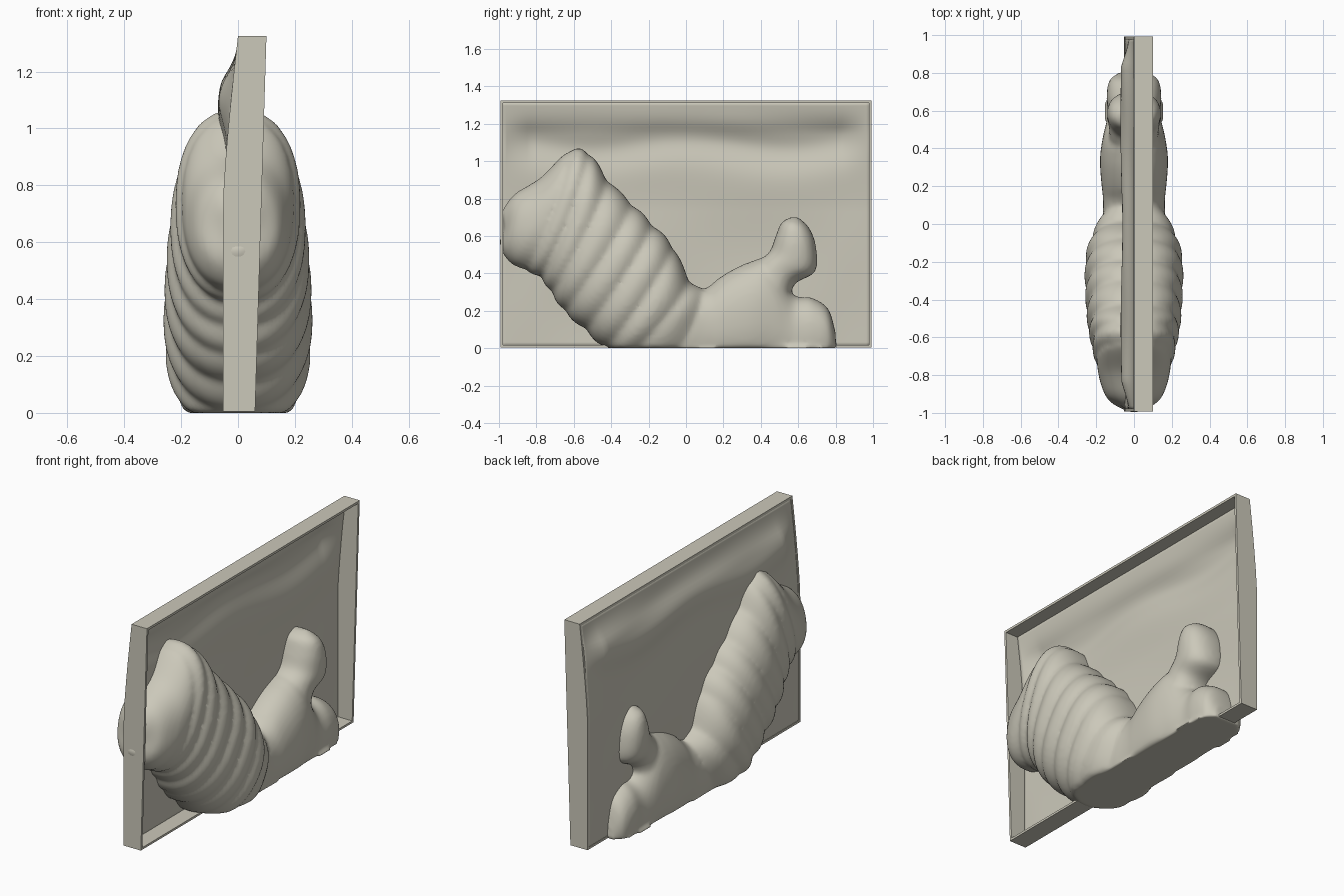
import bpy, bmesh, math
from mathutils import Vector

cube = bpy.data.objects.get("Cube")
if cube:
    bpy.data.objects.remove(cube)

STONE = (0.60, 0.58, 0.49, 1)
stone = bpy.data.materials.new("warm_stone")
stone.use_nodes = True
stone.diffuse_color = STONE
stone.node_tree.nodes["Principled BSDF"].inputs["Base Color"].default_value = STONE

HEIGHT = 1.325


def add_object(name, bm):
    bmesh.ops.recalc_face_normals(bm, faces=bm.faces)
    mesh = bpy.data.meshes.new(name)
    bm.to_mesh(mesh)
    bm.free()
    obj = bpy.data.objects.new(name, mesh)
    mesh.materials.append(stone)
    bpy.context.collection.objects.link(obj)
    return obj


def shade(obj, degrees):
    bpy.ops.object.select_all(action="DESELECT")
    obj.select_set(True)
    bpy.context.view_layer.objects.active = obj
    bpy.ops.object.shade_smooth_by_angle(angle=math.radians(degrees))


# Leaning tray: x of its back and of its open edge at each height
def back_x(z):
    return -0.052 + 0.052 * max(0, (z - 0.75) / 0.575) ** 1.3


def edge_x(z):
    return 0.06 + 0.04 * z / HEIGHT


def gauss(v, centre, width):
    return math.exp(-((v - centre) / width) ** 2)


# Rim walls: subdivided boxes bent to the lean of the tray
def add_wall(bm, y0, y1, z0, z1):
    part = bmesh.new()
    bmesh.ops.create_cube(part, size=1)
    bmesh.ops.subdivide_edges(part, edges=part.edges, cuts=11, use_grid_fill=True)
    for v in part.verts:
        y = y0 + (v.co.y + 0.5) * (y1 - y0)
        z = z0 + (v.co.z + 0.5) * (z1 - z0)
        x = back_x(z) + (v.co.x + 0.5) * (edge_x(z) - back_x(z))
        v.co = (x, y, z)
    temp = bpy.data.meshes.new("wall")
    part.to_mesh(temp)
    part.free()
    bm.from_mesh(temp)
    bpy.data.meshes.remove(temp)


rim = bmesh.new()
for side in (-1, 1):
    add_wall(rim, side * 0.978, side * 0.992, 0.005, HEIGHT)
add_wall(rim, -0.978, 0.978, 0.005, 0.018)
add_wall(rim, -0.978, 0.978, HEIGHT - 0.014, HEIGHT)
shade(add_object("panel_rim", rim), 30)

# Rippled sheet closing the back of the tray
sheet = bmesh.new()
bmesh.ops.create_grid(sheet, x_segments=90, y_segments=60, size=1)
for v in sheet.verts:
    y, z = v.co.x * 0.985, 0.01 + (v.co.y + 1) / 2 * (HEIGHT - 0.015)
    fade = min(1, (0.985 - abs(y)) / 0.15) * min(1, (HEIGHT - z) / 0.15)
    ripple = -0.045 * gauss(z, 1.1 + 0.03 * math.cos(6 * y), 0.11)
    ripple += 0.012 * math.sin(5 * y + 1) * gauss(z, 1.2, 0.08)
    ripple += 0.006 * math.sin(4 * y) * math.sin(9 * z)
    v.co = (back_x(z) + 0.003 + fade * ripple, y, z)
back = add_object("panel_sheet", sheet)
thick = back.modifiers.new("thickness", "SOLIDIFY")
thick.thickness = 0.016
thick.offset = 1 if back.data.polygons[0].normal.x > 0 else -1
shade(back, 40)


# Lofted body: stations give the lower and upper outline points and half width
def spline(a, b, c, d, t):
    return 0.5 * (2 * b + (c - a) * t + (2 * a - 5 * b + 4 * c - d) * t * t
                  + (3 * b - a - 3 * c + d) * t ** 3)


def loft(bm, stations, steps=10, sides=48, ridged=(0, 0)):
    count, rings = len(stations), []
    for i in range(count - 1):
        near = [stations[min(max(i + k, 0), count - 1)] for k in (-1, 0, 1, 2)]
        for s in range(steps + (i == count - 2)):
            t = s / steps
            ly, lz, uy, uz, w = (spline(*vals, t) for vals in zip(*near))
            low, up = Vector((0, ly, lz)), Vector((0, uy, uz))
            swell = 1
            if ridged[0] <= i + t <= ridged[1]:
                swell += 0.045 * (abs(math.sin(math.pi * (i + t))) - 0.5)
            ring = []
            for k in range(sides):
                a = math.tau * k / sides
                c, n = math.cos(a), math.sin(a)
                c = math.copysign(abs(c) ** 0.88, c)
                n = math.copysign(abs(n) ** 0.88, n)
                p = (low + up) / 2 + (up - low) / 2 * n * swell
                p.x = w * c * swell * swell
                p.z = max(p.z, 0)
                # Slight bow so that the folds curve around the body
                p.y += 0.03 * c * c if ridged[1] else 0
                p.y = max(p.y, -0.997)
                ring.append(bm.verts.new(p))
            rings.append(ring)
    for r, q in zip(rings, rings[1:]):
        for k in range(sides):
            j = (k + 1) % sides
            bm.faces.new((r[k], r[j], q[j], q[k]))
    bm.faces.new(rings[0])
    bm.faces.new(rings[-1])


body = bmesh.new()
# Ridged trunk
loft(body, [
    (-1.0, 0.58, -0.99, 0.72, 0.07),
    (-0.98, 0.51, -0.92, 0.82, 0.14),
    (-0.93, 0.45, -0.78, 0.91, 0.18),
    (-0.86, 0.42, -0.63, 1.05, 0.20),
    (-0.78, 0.38, -0.52, 1.04, 0.22),
    (-0.72, 0.30, -0.42, 0.90, 0.235),
    (-0.65, 0.20, -0.29, 0.77, 0.245),
    (-0.54, 0.10, -0.18, 0.66, 0.25),
    (-0.43, 0.00, -0.07, 0.54, 0.25),
    (-0.32, -0.06, 0.02, 0.36, 0.23),
    (-0.10, -0.12, 0.10, 0.32, 0.17),
    (0.10, -0.12, 0.18, 0.38, 0.165),
], ridged=(3, 10))
# Low hind part with a toe
loft(body, [
    (0.00, -0.12, 0.10, 0.30, 0.15),
    (0.18, -0.12, 0.20, 0.39, 0.17),
    (0.34, -0.12, 0.34, 0.46, 0.18),
    (0.47, -0.12, 0.45, 0.47, 0.165),
    (0.58, -0.12, 0.57, 0.29, 0.14),
    (0.68, -0.10, 0.67, 0.27, 0.145),
    (0.76, -0.08, 0.76, 0.21, 0.13),
    (0.80, -0.04, 0.80, 0.08, 0.08),
])
# Raised tail knob
loft(body, [
    (0.55, 0.22, 0.33, 0.38, 0.14),
    (0.58, 0.34, 0.40, 0.47, 0.13),
    (0.69, 0.41, 0.45, 0.52, 0.14),
    (0.695, 0.54, 0.48, 0.60, 0.14),
    (0.66, 0.64, 0.51, 0.67, 0.115),
    (0.60, 0.70, 0.56, 0.70, 0.05),
])
# Thin foot flange on the floor
loft(body, [
    (-0.38, -0.02, -0.38, 0.02, 0.05),
    (-0.20, -0.02, -0.20, 0.02, 0.15),
    (0.35, -0.02, 0.35, 0.02, 0.15),
    (0.70, -0.02, 0.70, 0.02, 0.15),
    (0.81, -0.02, 0.81, 0.02, 0.08),
])
creature = add_object("ridged_body", body)
blend = creature.modifiers.new("blend", "REMESH")
blend.mode = "VOXEL"
blend.voxel_size = 0.014
blend.use_smooth_shade = True
soft = creature.modifiers.new("soften", "SMOOTH")
soft.factor = 0.5
soft.iterations = 5
shade(creature, 50)
